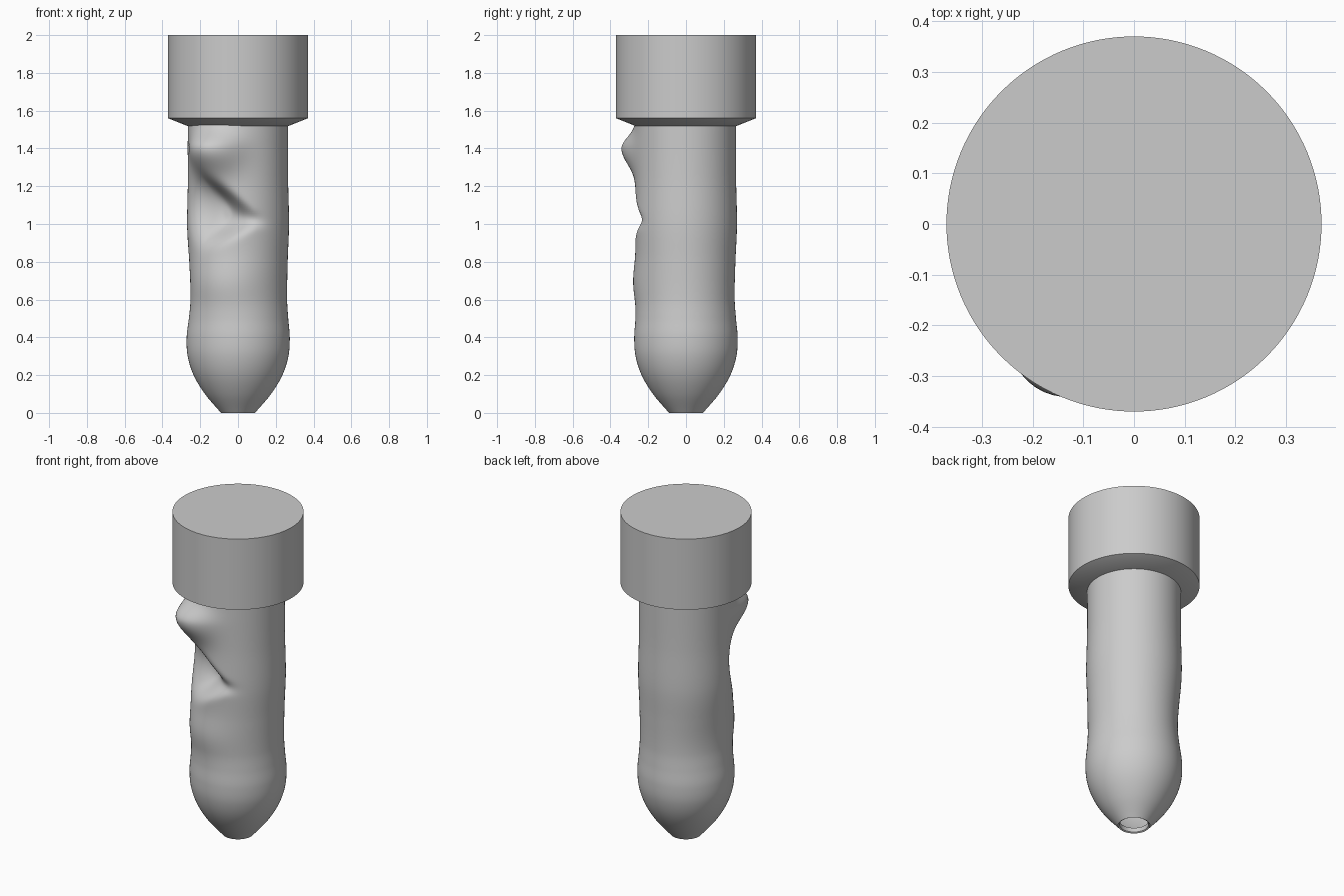
import bpy, bmesh
from math import sin, cos, pi, exp, radians, degrees

cube = bpy.data.objects.get("Cube")
if cube:
    bpy.data.objects.remove(cube)

grey = bpy.data.materials.new("plain grey")
grey.use_nodes = True
colour = (0.6, 0.6, 0.6, 1)
grey.diffuse_color = colour
grey.node_tree.nodes["Principled BSDF"].inputs["Base Color"].default_value = colour


def lathe(name, heights, radius, sides, close_ends):
    """Stack rings whose radius may vary with height and direction."""
    bm = bmesh.new()
    rings = []
    for i, z in enumerate(heights):
        ring = []
        for s in range(sides):
            a = 2 * pi * s / sides
            r = radius(i, z, a)
            ring.append(bm.verts.new((r * cos(a), r * sin(a), z)))
        rings.append(ring)
    for low, high in zip(rings, rings[1:]):
        for s in range(sides):
            t = (s + 1) % sides
            bm.faces.new((low[s], low[t], high[t], high[s]))
    if close_ends:
        bm.faces.new(rings[0][::-1])
        bm.faces.new(rings[-1])
    mesh = bpy.data.meshes.new(name)
    bm.to_mesh(mesh)
    bm.free()
    obj = bpy.data.objects.new(name, mesh)
    bpy.context.collection.objects.link(obj)
    mesh.materials.append(grey)
    bpy.ops.object.select_all(action="DESELECT")
    obj.select_set(True)
    bpy.context.view_layer.objects.active = obj
    bpy.ops.object.shade_smooth_by_angle(angle=radians(30))
    return obj


# Plain handle profile: (height, radius)
PROFILE = [(0, 0.09), (0.1, 0.175), (0.2, 0.235), (0.3, 0.267), (0.4, 0.274),
           (0.5, 0.266), (0.6, 0.26), (0.8, 0.263), (1.0, 0.27), (1.25, 0.265), (1.54, 0.265)]


def profile_radius(z):
    k = max(i for i in range(len(PROFILE) - 1) if PROFILE[i][0] <= z + 1e-6)

    def slope(j):
        a, b = PROFILE[max(j - 1, 0)], PROFILE[min(j + 1, len(PROFILE) - 1)]
        return (b[1] - a[1]) / (b[0] - a[0])
    (z0, r0), (z1, r1) = PROFILE[k], PROFILE[k + 1]
    h = z1 - z0
    t = (z - z0) / h
    return ((2*t**3 - 3*t*t + 1) * r0 + (t**3 - 2*t*t + t) * h * slope(k)
            + (3*t*t - 2*t**3) * r1 + (t**3 - t*t) * h * slope(k + 1))


def bell(d, width):
    return exp(-0.5 * (d / width) ** 2)


def angle_from(a, centre):
    return (degrees(a) - centre + 180) % 360 - 180


def handle_radius(i, z, a):
    r = profile_radius(z)
    # Swelling below the collar
    d = angle_from(a, -120)
    r += 0.112 * bell(d, 20) * bell(z - 1.4, 0.065 if z > 1.4 else 0.09)
    # Thumb pocket, tall at one end and narrow at the other
    d = angle_from(a, -114)
    height = min(max(0.125 - 0.0017 * d, 0.05), 0.16)
    reach = (d / 37) ** 2 + ((z - 1.06 + 0.0008 * d) / height) ** 2
    r -= 0.13 * exp(-reach ** 1.5)
    # Ledge under the pocket and a slight waist on the other side
    r += 0.024 * bell(angle_from(a, -112), 30) * bell(z - 0.69, 0.09)
    r -= 0.014 * bell(angle_from(a, 155), 35) * bell(z - 0.65, 0.14)
    return r


# Handle with an open tip
STEPS = 130
lathe("handle", [1.54 * i / STEPS for i in range(STEPS + 1)], handle_radius, 128, False)

# Thin rim turned into the tip opening
rim = [0.09, 0.082, 0.08]
lathe("tip_rim", [0, 0.005, 0.03], lambda i, z, a: rim[i], 64, False)

# Collar with a chamfered underside
collar = [0.27, 0.37, 0.37]
lathe("collar", [1.52, 1.56, 2.0], lambda i, z, a: collar[i], 128, True)
